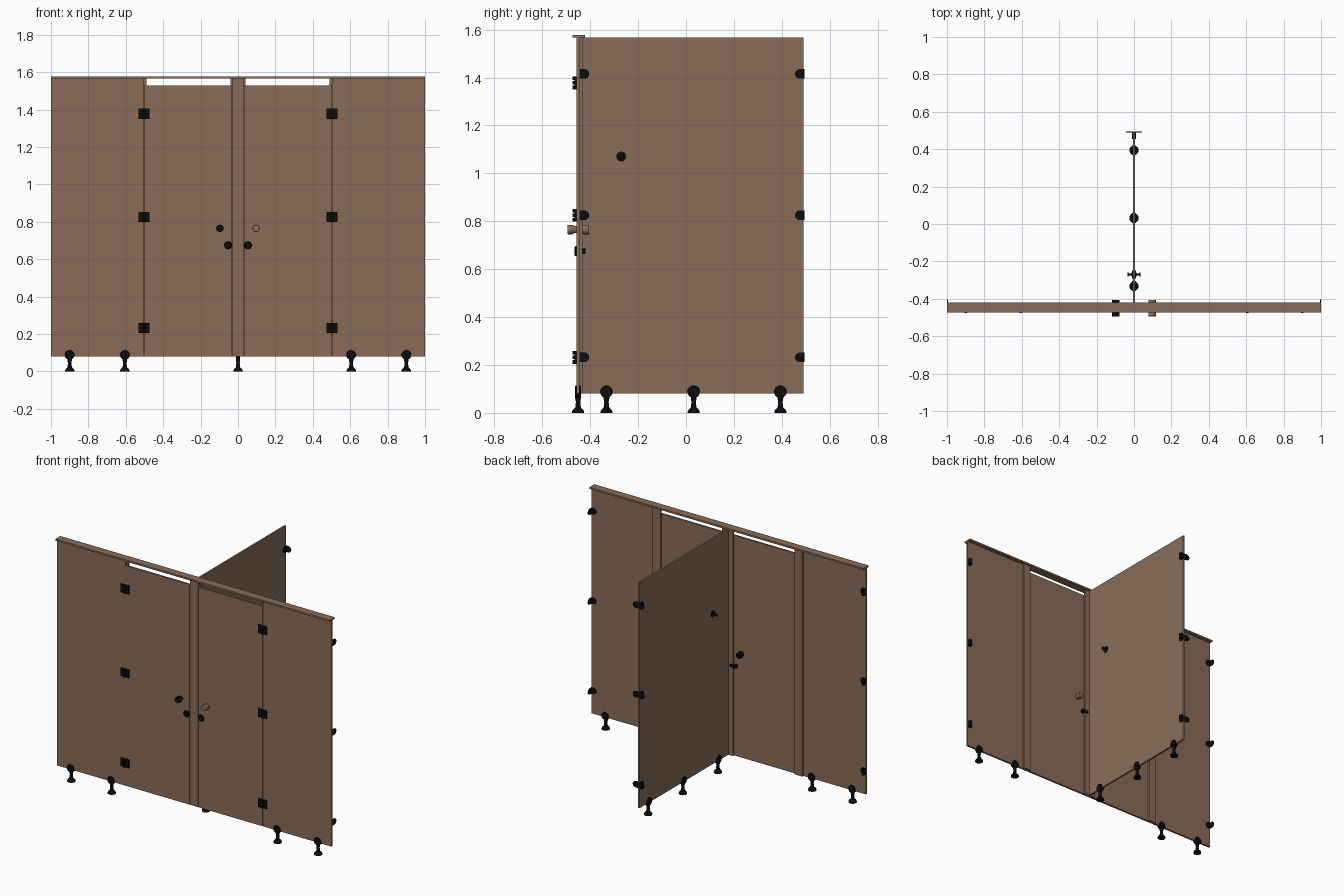
import bpy, bmesh, math
from mathutils import Matrix, Vector

if "Cube" in bpy.data.objects:
    bpy.data.objects.remove(bpy.data.objects["Cube"])


def material(name, rgb):
    m = bpy.data.materials.new(name)
    m.diffuse_color = (*rgb, 1)
    m.use_nodes = True
    m.node_tree.nodes["Principled BSDF"].inputs["Base Color"].default_value = m.diffuse_color
    return m


BROWN = material("brown laminate", (0.25, 0.152, 0.098))
BLACK = material("black plastic", (0.004, 0.004, 0.004))


def finish(name, bm, mat, smooth=False):
    bmesh.ops.recalc_face_normals(bm, faces=bm.faces)
    me = bpy.data.meshes.new(name)
    bm.to_mesh(me)
    bm.free()
    ob = bpy.data.objects.new(name, me)
    bpy.context.collection.objects.link(ob)
    me.materials.append(mat)
    if smooth:
        bpy.ops.object.select_all(action='DESELECT')
        ob.select_set(True)
        bpy.context.view_layer.objects.active = ob
        bpy.ops.object.shade_smooth_by_angle(angle=math.radians(35))
    return ob


def box(name, x, y, z, mat=BROWN):
    """Box from (min, max) ranges."""
    bm = bmesh.new()
    bmesh.ops.create_cube(bm, size=1)
    for v in bm.verts:
        v.co = [(r[0] + r[1]) / 2 + c * (r[1] - r[0]) for r, c in zip((x, y, z), v.co)]
    return finish(name, bm, mat)


def lathe(name, profile, origin, axis, mat=BLACK, n=20):
    """Revolve (radius, height) points around an axis through origin."""
    bm = bmesh.new()
    rot = Vector((0, 0, 1)).rotation_difference(Vector(axis)).to_matrix()
    rings = []
    for r, h in profile:
        rings.append([bm.verts.new(rot @ Vector((r * math.cos(2 * math.pi * i / n),
                      r * math.sin(2 * math.pi * i / n), h)) + Vector(origin)) for i in range(n)])
    for a, b in zip(rings, rings[1:]):
        for i in range(n):
            bm.faces.new((a[i], a[(i + 1) % n], b[(i + 1) % n], b[i]))
    bm.faces.new(rings[0])
    bm.faces.new(rings[-1])
    return finish(name, bm, mat, True)


def tab(name, origin, u, w, length, half, thick):
    """Plate with a rounded end: straight at origin, reaching along u, thickened along w, height in z."""
    bm = bmesh.new()
    u, w, o, up = Vector(u), Vector(w), Vector(origin), Vector((0, 0, 1))
    pts = [(0, -half)] + [(length - half + half * math.cos(a), half * math.sin(a))
           for a in [math.pi * (k / 10 - 0.5) for k in range(11)]] + [(0, half)]
    f = bm.faces.new([bm.verts.new(o + u * p + up * q) for p, q in pts])
    ext = bmesh.ops.extrude_face_region(bm, geom=[f])
    bmesh.ops.translate(bm, vec=w * thick,
                        verts=[v for v in ext['geom'] if isinstance(v, bmesh.types.BMVert)])
    return finish(name, bm, BLACK)


# main heights and depths
Z0, Z1 = 0.08, 1.567
YF, YM, YB = -0.457, -0.444, -0.432
HINGE_Z = (0.232, 0.825, 1.378)
BRACKET_Z = (0.232, 0.825, 1.415)

# top rail, middle post, partition
box("top_rail", (-1, 1), (-0.473, -0.421), (Z1, 1.578))
box("middle_post", (-0.03, 0.03), (YF, YM), (Z0, Z1))
box("middle_post_stop", (-0.04, 0.04), (YM, YB), (Z0, Z1))
box("partition_panel", (-0.006, 0.006), (YB, 0.491), (Z0, Z1))


def foot(name, x, y, along_y):
    """Levelling foot: round clamp around the panel edge, stem and flared base."""
    axis = (0, 1, 0) if along_y else (1, 0, 0)
    lathe(name + "_clamp", [(0.024, -0.012), (0.026, -0.010), (0.026, 0.010), (0.024, 0.012)],
          (x, y, 0.088), axis)
    lathe(name + "_stem", [(0.025, 0), (0.025, 0.006), (0.021, 0.014), (0.012, 0.022),
                           (0.009, 0.045), (0.012, 0.06), (0.012, 0.072)], (x, y, 0), (0, 0, 1))


for s, side in ((-1, "left"), (1, "right")):
    def sx(a, b):
        return tuple(sorted((s * a, s * b)))
    # fixed panel, door and the stop strip behind the hinge edge
    box(side + "_panel", sx(0.502, 1), (YF, YM), (Z0, Z1))
    box(side + "_door", sx(0.033, 0.499), (YF, YM), (Z0, 1.53))
    box(side + "_stop_strip", sx(0.49, 0.545), (YM, YB), (Z0, Z1))
    # hinges: two leaves and a barrel
    for i, z in enumerate(HINGE_Z):
        nm = f"{side}_hinge_{i}"
        box(nm + "_outer_leaf", sx(0.503, 0.532), (-0.466, YF), (z - 0.027, z + 0.027), BLACK)
        box(nm + "_inner_leaf", sx(0.472, 0.502), (-0.466, YF), (z - 0.027, z + 0.027), BLACK)
        for j in (-1, 0, 1):
            c = z + j * 0.019
            lathe(f"{nm}_barrel_{j}", [(0.007, -0.008), (0.007, 0.008)],
                  (s * 0.502, -0.467, c), (0, 0, 1), n=12)
    # wall brackets on the back of the panel's outer end
    for i, z in enumerate(BRACKET_Z):
        nm = f"{side}_wall_bracket_{i}"
        tab(nm + "_flange", (s * 1.0, YM, z), (0, 1, 0), (-s, 0, 0), 0.040, 0.02, 0.005)
        tab(nm + "_tab", (s * 1.0, YM, z), (-s, 0, 0), (0, 1, 0), 0.036, 0.02, 0.006)
    # feet under the fixed panel
    for i, x in enumerate((0.605, 0.9)):
        foot(f"{side}_foot_{i}", s * x, -0.4505, True)
    # through door knob: black on the left, brown on the right
    lathe(side + "_door_knob",
          [(0.018, -0.045), (0.020, -0.042), (0.020, -0.024), (0.015, -0.016), (0.015, 0.016),
           (0.020, 0.024), (0.020, 0.042), (0.018, 0.045)], (s * 0.097, -0.4505, 0.765), (0, 1, 0),
          BLACK if s < 0 else BROWN)
    # latch: indicator disc in front, sliding bolt behind
    lathe(side + "_latch_disc", [(0.021, 0), (0.021, 0.005), (0.017, 0.008)],
          (s * 0.053, YF, 0.675), (0, -1, 0))
    box(side + "_latch_bolt", sx(0.022, 0.070), (-0.434, -0.423), (0.667, 0.683), BLACK)
    lathe(side + "_latch_spindle", [(0.012, 0), (0.012, 0.024)], (s * 0.055, YM, 0.675), (0, 1, 0))
    # partition end brackets, one on each face
    for i, z in enumerate(BRACKET_Z):
        nm = f"{side}_end_bracket_{i}"
        tab(nm + "_flange", (s * 0.004, 0.495, z), (s, 0, 0), (0, -1, 0), 0.038, 0.02, 0.005)
        tab(nm + "_tab", (s * 0.006, 0.495, z), (0, -1, 0), (s, 0, 0), 0.04, 0.02, 0.006)
    # coat hook on each face of the partition
    lathe(side + "_coat_hook", [(0.021, 0), (0.021, 0.004), (0.007, 0.007), (0.006, 0.020),
                                (0.010, 0.024), (0.010, 0.029)],
          (s * 0.006, -0.27, 1.07), (s, 0, 0))

# feet under the partition
for i, y in enumerate((-0.332, 0.032, 0.394)):
    foot(f"partition_foot_{i}", 0, y, False)
